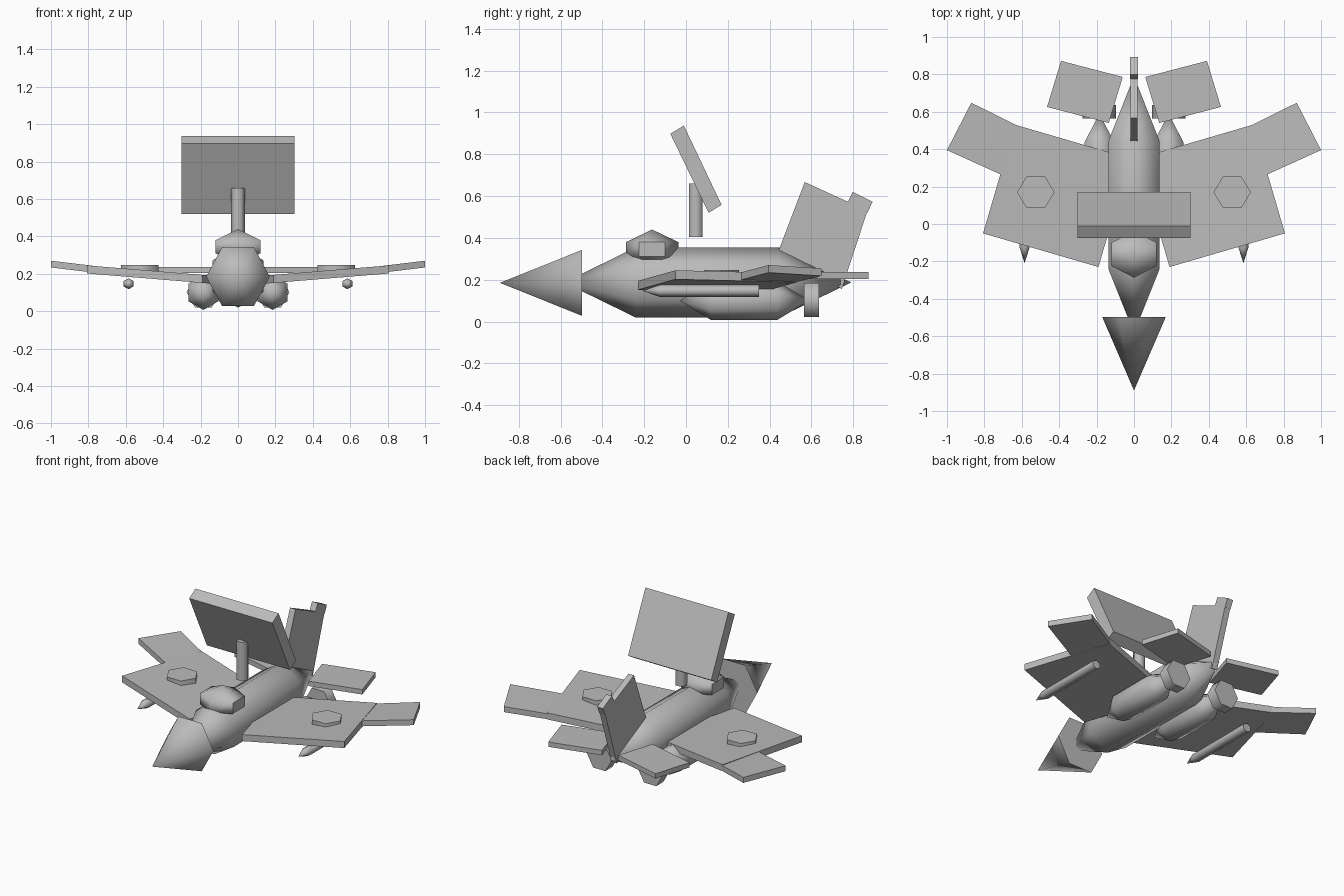
import bpy, math

if "Cube" in bpy.data.objects:
    bpy.data.objects.remove(bpy.data.objects["Cube"])

grey = bpy.data.materials.new("hull_grey")
grey.diffuse_color = (0.5, 0.5, 0.5, 1)
grey.use_nodes = True
grey.node_tree.nodes["Principled BSDF"].inputs["Base Color"].default_value = grey.diffuse_color


def finish(name, verts, faces, smooth=False):
    mesh = bpy.data.meshes.new(name)
    mesh.from_pydata(verts, [], faces)
    mesh.materials.append(grey)
    obj = bpy.data.objects.new(name, mesh)
    bpy.context.collection.objects.link(obj)
    bpy.ops.object.select_all(action='DESELECT')
    obj.select_set(True)
    bpy.context.view_layer.objects.active = obj
    # consistent outward normals
    bpy.ops.object.mode_set(mode='EDIT')
    bpy.ops.mesh.select_all(action='SELECT')
    bpy.ops.mesh.normals_make_consistent(inside=False)
    bpy.ops.object.mode_set(mode='OBJECT')
    if smooth:
        bpy.ops.object.shade_smooth_by_angle(angle=math.radians(62))
    return obj


def lathe(name, centre, profile, rx, ry, axis='Y', turn=0.0, n=6):
    """Hexagonal body: profile of (position along axis, radius factor)."""
    cx, cy, cz = centre
    verts, rings, faces = [], [], []
    for t, f in profile:
        ring = []
        for k in range(n if f else 1):
            a = turn + 2 * math.pi * k / n
            u, v = rx * f * math.cos(a), ry * f * math.sin(a)
            ring.append(len(verts))
            verts.append((cx + u, t, cz + v) if axis == 'Y' else (cx + u, cy + v, t))
        rings.append(ring)
    for a, b in zip(rings, rings[1:]):
        for k in range(n):
            quad = [a[k % len(a)], a[(k + 1) % len(a)], b[(k + 1) % len(b)], b[k % len(b)]]
            faces.append(list(dict.fromkeys(quad)))
    faces += [r for r in (rings[0], rings[-1]) if len(r) > 1]
    return finish(name, verts, faces, True)


def prism(name, low, high):
    """Solid between two matching outlines."""
    n = len(low)
    faces = [list(range(n)), list(range(n, 2 * n))]
    faces += [[k, (k + 1) % n, n + (k + 1) % n, n + k] for k in range(n)]
    return finish(name, low + high, faces)


def plate(name, outline, top, thick, side):
    """Wing-like plate: outline in x/y, top height as a function of x."""
    up = [(side * x, y, top(x)) for x, y in outline]
    return prism(name, [(x, y, z - thick) for x, y, z in up], up)


def side_slab(name, outline, half):
    """Slab with an outline in y/z, spanning x = -half..half."""
    return prism(name, [(-half, y, z) for y, z in outline], [(half, y, z) for y, z in outline])


UP = math.pi / 6  # hexagon with corners at top and bottom

# Central body, nose and canopy
lathe("fuselage", (0, 0, .187), [(-.583, 0), (-.24, 1), (.443, 1), (.79, 0)], .158, .168, turn=UP)
lathe("nose_cone", (0, 0, .185), [(-.89, 0), (-.497, 1)], .17, .182)
lathe("canopy", (0, -.162, 0), [(.25, 0), (.31, 1), (.38, 1), (.44, 0)], .139, .125, axis='Z', turn=UP)

# Raised panel on its mast
lathe("mast", (0, .047, 0), [(.405, 1), (.66, 1)], .038, .038, axis='Z')
side_slab("tilted_panel", [(-.075, .898), (-.01, .937), (.17, .558), (.108, .52)], .302)

# Tail fin with a small cap
side_slab("tail_fin", [(.443, .34), (.568, .667), (.868, .53), (.745, .156)], .02)
side_slab("fin_cap", [(.774, .573), (.798, .62), (.892, .573), (.868, .52)], .021)

# Mirrored parts
for side, tag in ((1, "right"), (-1, "left")):
    plate("main_wing_" + tag, [(.19, -.23), (.807, -.05), (.637, .531), (.02, .351)],
          lambda x: .245 + (x - .807) * .082, .043, side)
    plate("wing_tip_" + tag, [(1.0, .395), (.87, .648), (.55, .49), (.66, .241)],
          lambda x: .27 + (x - 1) * .12, .036, side)
    plate("tailplane_" + tag, [(.06, .786), (.39, .872), (.465, .626), (.135, .54)],
          lambda x: .236, .032, side)
    lathe("wing_disc_" + tag, (side * .525, .17, 0), [(.205, 1), (.247, 1)], .1, .096, axis='Z')
    lathe("engine_pod_" + tag, (side * .185, 0, .1), [(-.03, 0), (.12, 1), (.435, 1), (.59, 0)],
          .093, .093, turn=UP)
    lathe("engine_nozzle_" + tag, (side * .185, 0, .102), [(.565, 1), (.635, 1)], .09, .094)
    lathe("missile_" + tag, (side * .585, 0, .147), [(-.21, 0), (-.125, 1), (.35, 1)], .031, .029, turn=UP)
